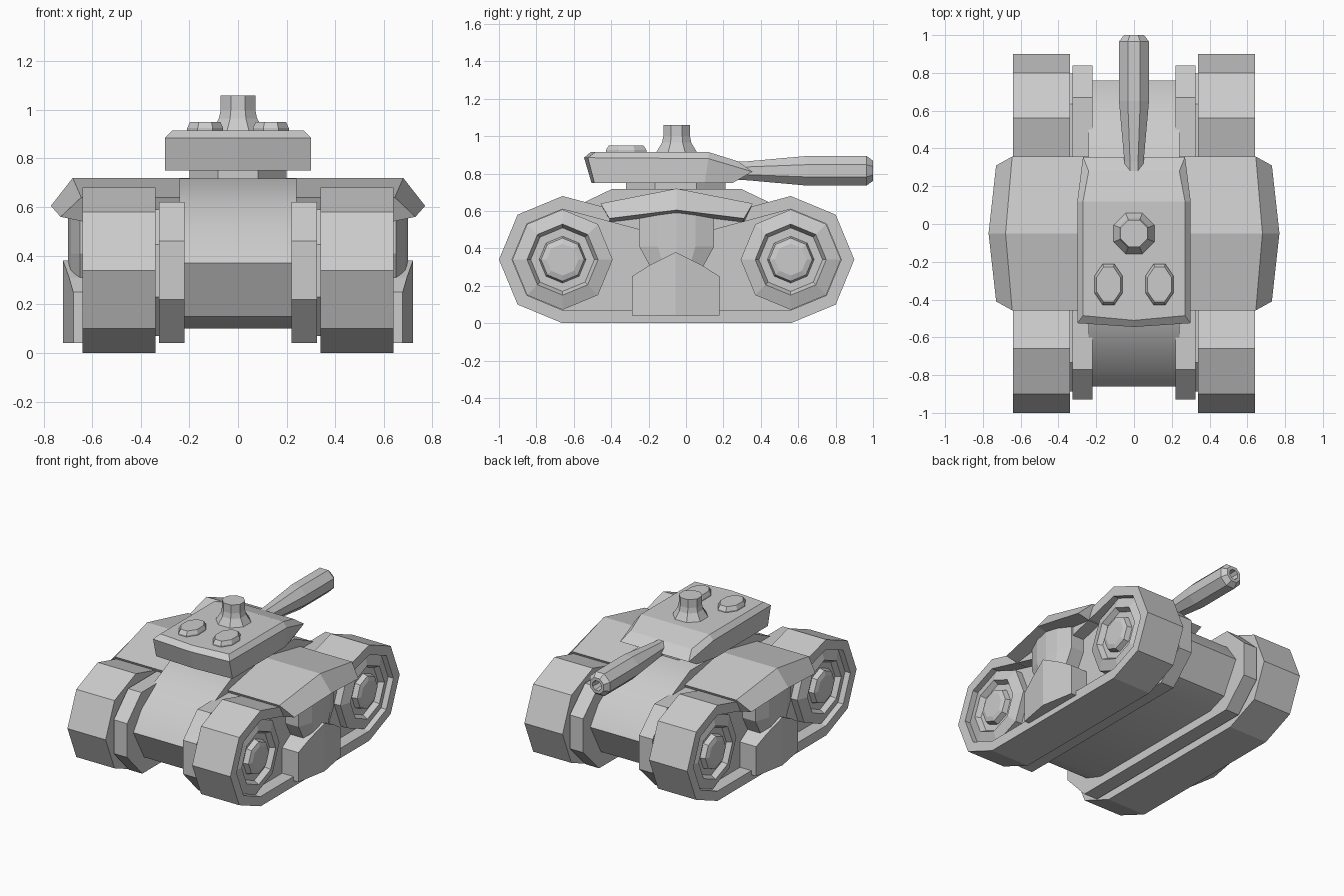
import bpy, bmesh, math

if "Cube" in bpy.data.objects:
    bpy.data.objects.remove(bpy.data.objects["Cube"])

grey = bpy.data.materials.new("plain grey")
grey.diffuse_color = (0.6, 0.6, 0.6, 1)
grey.use_nodes = True
grey.node_tree.nodes["Principled BSDF"].inputs["Base Color"].default_value = grey.diffuse_color


def loft(name, rings, mirror=None, origin=(0, 0, 0), split=None):
    """Skin a list of equal-length point rings and cap both ends."""
    bm = bmesh.new()
    vs = [[bm.verts.new(p) for p in r] for r in rings]
    n = len(vs[0])
    for a, b in zip(vs, vs[1:]):
        for i in range(n):
            bm.faces.new((a[i], a[(i + 1) % n], b[(i + 1) % n], b[i]))
    bm.faces.new(vs[0])
    top = vs[-1]
    if split:  # fold the last cap along one line
        i, j = split
        bm.faces.new(top[i:j + 1])
        bm.faces.new(top[j:] + top[:i + 1])
    else:
        bm.faces.new(top)
    bmesh.ops.recalc_face_normals(bm, faces=bm.faces)
    me = bpy.data.meshes.new(name)
    bm.to_mesh(me)
    bm.free()
    me.materials.append(grey)
    ob = bpy.data.objects.new(name, me)
    ob.location = origin
    bpy.context.collection.objects.link(ob)
    if mirror:
        m = ob.modifiers.new("mirror", 'MIRROR')
        m.use_axis = mirror
    return ob


X = (True, False, False)
XY = (True, True, False)


def side(profile, x):
    """Place a y-z profile at a given x."""
    return [(x, y, z) for y, z in profile]


def octagon(ru, rv=None, turn=0.5):
    rv = rv or ru
    return [(ru * math.cos((i + turn) * math.pi / 4),
             rv * math.sin((i + turn) * math.pi / 4)) for i in range(8)]


def track_profile(r, sag):
    """Octagonal ends around both wheel centres, sagging top run."""
    k = r * 0.707
    return [(-0.66, 0.34 - r), (0.56, 0.34 - r), (0.56 + k, 0.34 - k),
            (0.56 + r, 0.34), (0.56 + k, 0.34 + k), (0.56, 0.34 + r),
            (0.15, sag), (-0.25, sag), (-0.66, 0.34 + r),
            (-0.66 - k, 0.34 + k), (-0.66 - r, 0.34), (-0.66 - k, 0.34 - k)]


# Tracks with a recessed outer face
outer, inner = track_profile(0.34, 0.57), track_profile(0.27, 0.50)
loft("track", [side(outer, 0.34), side(outer, 0.64), side(inner, 0.64),
               side(inner, 0.55)], X)

# Wheels with stepped rim and hub
for name, cy in (("front_wheel", -0.66), ("rear_wheel", 0.56)):
    steps = [(0.268, 0.54), (0.268, 0.60), (0.19, 0.625), (0.17, 0.59),
             (0.125, 0.59), (0.115, 0.625), (0.085, 0.635)]
    loft(name, [side([(cy + a, 0.34 + b) for a, b in octagon(r, turn=0)], x)
                for r, x in steps], X)

# Inner side frames and the narrow spacers joining them to the tracks
frame = [(-0.76, 0.04), (0.66, 0.04), (0.84, 0.22), (0.84, 0.46),
         (0.67, 0.62), (-0.77, 0.62), (-0.93, 0.46), (-0.93, 0.22)]
loft("side_frame", [side(frame, 0.22), side(frame, 0.325)], X)
spacer = [(-0.045 + (y + 0.045) * 0.95, 0.33 + (z - 0.33) * 0.9) for y, z in frame]
loft("track_spacer", [side(spacer, 0.31), side(spacer, 0.36)], X)

# Rounded hull between the tracks
half = [(0.55, 0.10), (0.69, 0.15), (0.81, 0.37), (0.72, 0.50),
        (0.55, 0.62), (0.345, 0.718)]
hull_profile = ([(y - 0.05, z) for y, z in half]
                + [(-y - 0.05, z) for y, z in reversed(half)])
hull = loft("hull", [side(hull_profile, -0.24), side(hull_profile, 0.24)])
bpy.context.view_layer.objects.active = hull
hull.select_set(True)
bpy.ops.object.shade_smooth_by_angle(angle=math.radians(29))

# Fenders arching over the middle of the tracks
def fender_ring(y_top, y_low, x_top, z_top, x_low, z_low):
    return [(0.20, y_top, z_top), (x_top, y_top, z_top), (x_low, y_low, z_low),
            (x_top - 0.01, y_low, z_low - 0.02), (0.20, y_low, z_low - 0.02)]

mid = fender_ring(0, 0, 0.68, 0.72, 0.77, 0.605)
end = fender_ring(0.407, 0.36, 0.645, 0.64, 0.73, 0.56)
loft("fender", [[(x, -y, z) for x, y, z in end], mid, end], X, (0, -0.05, 0))

# Support columns and angled guard plates on the outer sides
def column_ring(w, z, x):
    return [(0.50, -w, z), (x - 0.05, -w, z), (x - 0.012, -w / 2, z), (x, 0, z),
            (x - 0.012, w / 2, z), (x - 0.05, w, z), (0.50, w, z)]

loft("side_column", [column_ring(0.20, 0.59, 0.70), column_ring(0.20, 0.41, 0.70),
                     column_ring(0.14, 0.30, 0.70)], X, (0, -0.05, 0))
plate = [(0, 0.04), (0.235, 0.04), (0.235, 0.25), (0.14, 0.31), (0, 0.38)]
loft("guard_plate", [side(plate, 0.54),
                     [(0.72 - 0.18 * y, y, z) for y, z in plate]],
     XY, (0, -0.055, 0))

# Turret and its neck
loft("turret_neck", [[(x, y - 0.055, z) for x, y in octagon(0.217, 0.287)]
                     for z in (0.69, 0.76)])

def turret_ring(yc, *pts):
    return ([(0, yc, pts[0][2])] + list(pts)
            + [(-x, y, z) for x, y, z in reversed(pts)])

loft("turret", [
    turret_ring(-0.505, (0.30, -0.49, 0.75), (0.30, 0.10, 0.75), (0.26, 0.25, 0.75)),
    turret_ring(-0.545, (0.30, -0.525, 0.885), (0.30, 0.12, 0.88), (0.27, 0.355, 0.81)),
    turret_ring(-0.51, (0.27, -0.485, 0.915), (0.27, 0.12, 0.915), (0.24, 0.28, 0.865)),
], split=(2, 5))

# Cupola
loft("cupola", [[(x, y - 0.05, z) for x, y in octagon(r)]
                for r, z in ((0.12, 0.91), (0.085, 0.965), (0.077, 1.0), (0.077, 1.06))])

# Roof hatches
loft("hatch", [[(0.135 + x * s, -0.32 + y * s, z) for x, y in octagon(0.08, 0.118)]
               for s, z in ((1, 0.91), (1, 0.925), (0.85, 0.95))], X)

# Gun barrel with hollow muzzle
gun = [(0.22, 0.05), (0.33, 0.055), (0.65, 0.086), (0.965, 0.086),
       (1.0, 0.058), (1.0, 0.036), (0.93, 0.03)]
loft("gun_barrel", [[(x, y, 0.815 + z) for x, z in octagon(r)] for y, r in gun])
